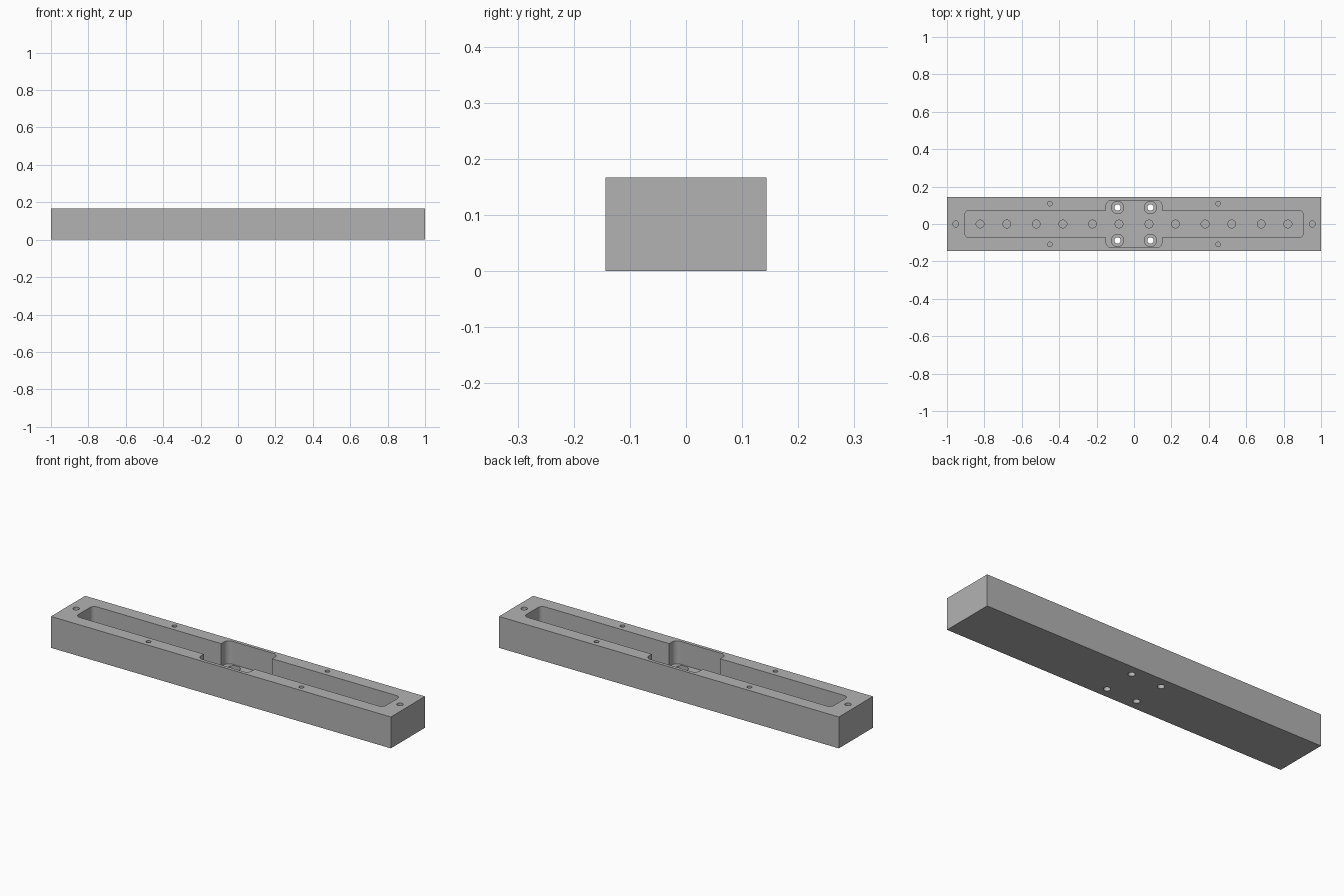
import bpy
import bmesh
from math import cos, sin, pi

cube = bpy.data.objects.get("Cube")
if cube:
    bpy.data.objects.remove(cube, do_unlink=True)

LENGTH, WIDTH, HEIGHT = 2.0, 0.287, 0.167
FLOOR = 0.045          # height of the pocket floor
ABOVE = HEIGHT + 0.05  # cutters reach past the top face

metal = bpy.data.materials.new("machined grey")
metal.use_nodes = True
grey = (0.45, 0.45, 0.45, 1)
metal.diffuse_color = grey
metal.node_tree.nodes["Principled BSDF"].inputs["Base Color"].default_value = grey


def prism(name, outline, bottom, top):
    """Extrude a closed outline between two heights."""
    bm = bmesh.new()
    face = bm.faces.new([bm.verts.new((x, y, bottom)) for x, y in outline])
    ext = bmesh.ops.extrude_face_region(bm, geom=[face])
    verts = [g for g in ext["geom"] if isinstance(g, bmesh.types.BMVert)]
    bmesh.ops.translate(bm, vec=(0, 0, top - bottom), verts=verts)
    bmesh.ops.recalc_face_normals(bm, faces=bm.faces)
    mesh = bpy.data.meshes.new(name)
    bm.to_mesh(mesh)
    bm.free()
    mesh.materials.append(metal)
    obj = bpy.data.objects.new(name, mesh)
    bpy.context.collection.objects.link(obj)
    return obj


def arc(cx, cy, r, sweep, steps):
    return [(cx + r * cos(sweep * i / steps), cy + r * sin(sweep * i / steps))
            for i in range(steps + 1)]


def corner(x, y, r):
    return arc(x - r, y - r, r, pi / 2, 8)


def cut(cutter):
    """Subtract a cutter from the block and remove it."""
    mod = block.modifiers.new("cut", 'BOOLEAN')
    mod.operation = 'DIFFERENCE'
    mod.solver = 'EXACT'
    mod.object = cutter
    bpy.context.view_layer.objects.active = block
    bpy.ops.object.modifier_apply(modifier=mod.name)
    bpy.data.objects.remove(cutter, do_unlink=True)


def drill(x, y, r, bottom, top=ABOVE):
    cut(prism("drill", arc(x, y, r, 2 * pi, 32)[:-1], bottom, top))


# Solid bar
hx, hy = LENGTH / 2, WIDTH / 2
block = prism("housing_block", [(-hx, -hy), (hx, -hy), (hx, hy), (-hx, hy)], 0, HEIGHT)

# Long pocket with a wider middle bay, one quarter mirrored around
quarter = corner(0.905, 0.073, 0.025) + [(0.15, 0.073)] + corner(0.15, 0.126, 0.03)
outline = quarter + [(-x, y) for x, y in reversed(quarter)]
outline += [(-x, -y) for x, y in quarter] + [(x, -y) for x, y in reversed(quarter)]
cut(prism("pocket", outline, FLOOR, ABOVE))

for side in (-1, 1):
    # Row of blind holes along the pocket floor
    for x in (0.08, 0.222, 0.38, 0.523, 0.68, 0.823):
        drill(side * x, 0, 0.021, FLOOR - 0.02)
    # End holes in the rim
    drill(side * 0.953, 0, 0.016, 0.08)
    for y in (-1, 1):
        # Small screw holes in the long rims
        drill(side * 0.45, y * 0.109, 0.012, 0.08)
        # Counterbored through holes in the middle bay
        drill(side * 0.088, y * 0.088, 0.033, FLOOR - 0.02)
        drill(side * 0.088, y * 0.088, 0.017, -0.05)

# Smooth hole walls, sharp rims
bpy.ops.object.select_all(action='DESELECT')
block.select_set(True)
bpy.context.view_layer.objects.active = block
bpy.ops.object.shade_smooth_by_angle(angle=pi / 6)
